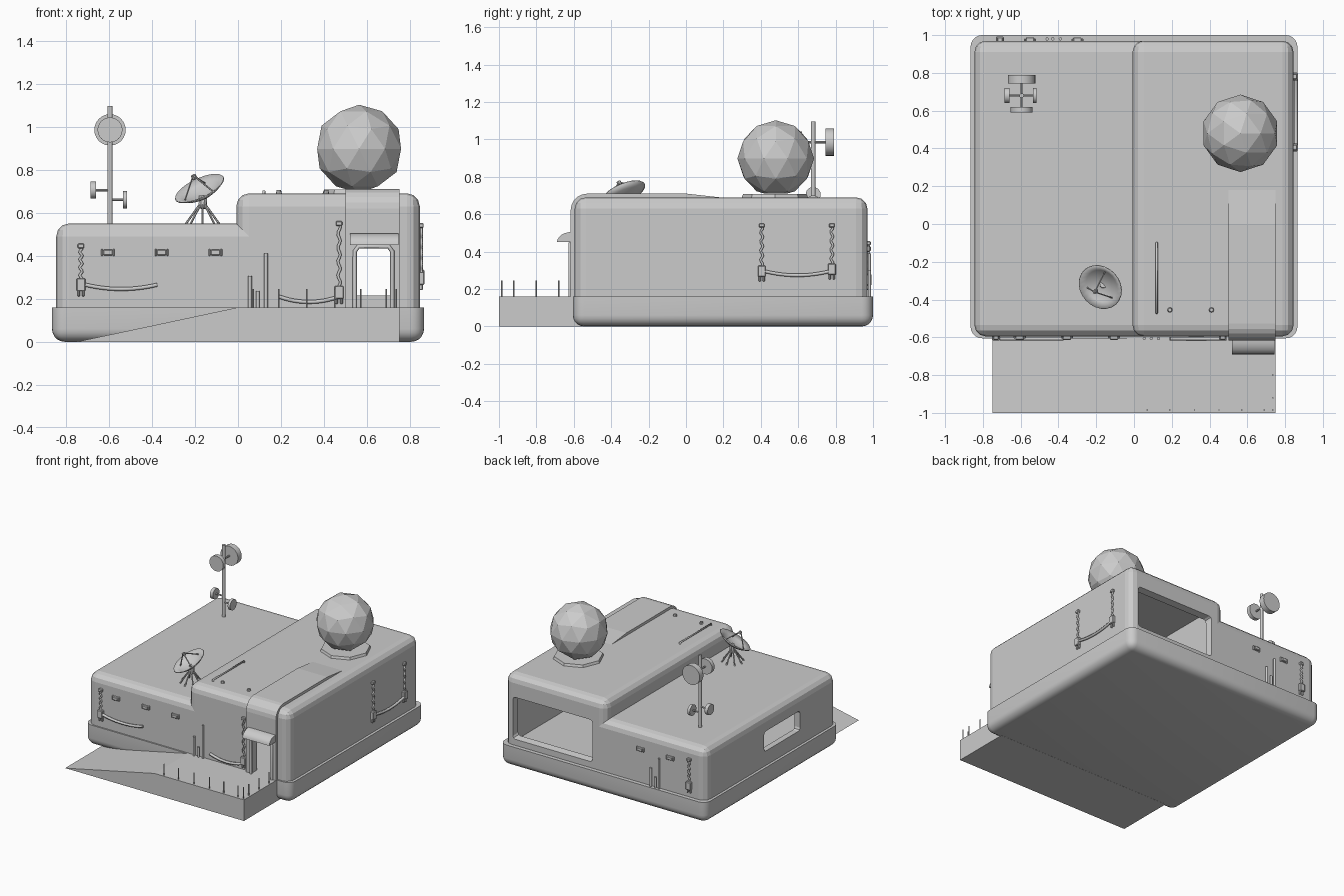
import bpy, bmesh, math
from mathutils import Vector

if "Cube" in bpy.data.objects:
    bpy.data.objects.remove(bpy.data.objects["Cube"], do_unlink=True)

grey = bpy.data.materials.new("plain_grey")
grey.use_nodes = True
COLOUR = (0.6, 0.6, 0.6, 1)
grey.diffuse_color = COLOUR
grey.node_tree.nodes["Principled BSDF"].inputs["Base Color"].default_value = COLOUR


def activate(ob):
    bpy.ops.object.select_all(action='DESELECT')
    ob.select_set(True)
    bpy.context.view_layer.objects.active = ob


def finish(name, bm, smooth=None):
    bmesh.ops.recalc_face_normals(bm, faces=bm.faces)
    me = bpy.data.meshes.new(name)
    bm.to_mesh(me)
    bm.free()
    me.materials.append(grey)
    ob = bpy.data.objects.new(name, me)
    bpy.context.collection.objects.link(ob)
    if smooth:
        activate(ob)
        bpy.ops.object.shade_smooth_by_angle(angle=math.radians(smooth))
    return ob


def box(name, lo, hi, bevel=0, segments=3, pick=None, smooth=None):
    lo, hi = Vector(lo), Vector(hi)
    bm = bmesh.new()
    bmesh.ops.create_cube(bm, size=1)
    for v in bm.verts:
        v.co = Vector([(lo[i] + hi[i]) / 2 + v.co[i] * (hi[i] - lo[i]) for i in range(3)])
    if bevel:
        edges = [e for e in bm.edges if pick is None or pick(e)]
        bmesh.ops.bevel(bm, geom=edges, offset=bevel, segments=segments, profile=0.5, affect='EDGES')
    return finish(name, bm, smooth)


def prism(name, profile, shift, smooth=None):
    bm = bmesh.new()
    face = bm.faces.new([bm.verts.new(p) for p in profile])
    out = bmesh.ops.extrude_face_region(bm, geom=[face])
    bmesh.ops.translate(bm, vec=shift, verts=[g for g in out["geom"] if isinstance(g, bmesh.types.BMVert)])
    return finish(name, bm, smooth)


def rod(name, a, b, r, r2=None, sides=12):
    a, b = Vector(a), Vector(b)
    bm = bmesh.new()
    bmesh.ops.create_cone(bm, cap_ends=True, segments=sides, radius1=r, radius2=r if r2 is None else r2,
                          depth=(b - a).length)
    bm.transform((b - a).to_track_quat('Z', 'Y').to_matrix().to_4x4())
    bmesh.ops.translate(bm, vec=(a + b) / 2, verts=bm.verts)
    return finish(name, bm, 40)


def tube(name, points, r):
    cu = bpy.data.curves.new(name, 'CURVE')
    cu.dimensions = '3D'
    cu.bevel_depth, cu.bevel_resolution, cu.use_fill_caps = r, 1, True
    sp = cu.splines.new('POLY')
    sp.points.add(len(points) - 1)
    for p, co in zip(sp.points, points):
        p.co = (*co, 1)
    cu.materials.append(grey)
    ob = bpy.data.objects.new(name, cu)
    bpy.context.collection.objects.link(ob)
    activate(ob)
    bpy.ops.object.convert(target='MESH')


def boolean(ob, other, operation='DIFFERENCE', keep=False):
    activate(ob)
    mod = ob.modifiers.new("cut", 'BOOLEAN')
    mod.operation, mod.solver, mod.object = operation, 'EXACT', other
    bpy.ops.object.modifier_apply(modifier=mod.name)
    if not keep:
        bpy.data.objects.remove(other, do_unlink=True)


# Base slab with rounded corners, and the porch with its side ramp
upright = lambda e: abs(e.verts[0].co.z - e.verts[1].co.z) > 0.1
low = lambda e: upright(e) or max(v.co.z for v in e.verts) < 0.01
box("base_slab", (-0.865, -0.605, 0), (0.865, 1, 0.16), 0.06, 5, low, 50)
prism("porch_ramp", [(0.75, -1, 0), (0.75, -1, 0.16), (0, -1, 0.16), (-0.75, -1, 0)], (0, 0.45, 0))

# Hollow hull of a low and a high block
hull = box("hull", (-0.845, -0.595, 0.05), (0.4, 0.97, 0.55), 0.06)
boolean(hull, box("high_block", (-0.008, -0.595, 0.05), (0.845, 0.97, 0.69), 0.06), 'UNION')
boolean(hull, box("low_room", (-0.8, -0.55, 0), (-0.05, 0.92, 0.5)))
boolean(hull, box("high_room", (0.04, -0.55, 0), (0.8, 0.92, 0.64)))
boolean(hull, box("under_cut", (-1, -1, 0), (1, 1.1, 0.12)))

# Entrance hood running up over the roof
arc = [(-0.617 + 0.09 * (1 - math.cos(t)), 0.62 + 0.09 * math.sin(t))
       for t in [i * math.pi / 10 for i in range(6)]]
outline = [(-0.56, 0.16), (-0.617, 0.16)] + arc + [(0, 0.71), (0.18, 0.69), (0.18, 0.66), (-0.56, 0.66)]
hood = prism("entrance_hood", [(0.5, y, z) for y, z in outline], (0.25, 0, 0))
for part in (hull, hood):
    boolean(part, box("door_cutter", (0.545, -0.7, 0.1), (0.715, -0.5, 0.44), 0.02))

# Rear picture window, side window and their cut corners
def window_cutter(frame, depth):
    bm = bmesh.new()
    bmesh.ops.create_cube(bm, size=1)
    across = 0 if depth == 1 else 1
    u0, u1, z0, z1, d0, d1, inset = frame
    for v in bm.verts:
        inner = v.co[depth] < 0
        k = inset if inner else 0
        su, sz = math.copysign(1, v.co[across]), math.copysign(1, v.co.z)
        v.co[across] = (u0 + u1) / 2 + su * ((u1 - u0) / 2 - k)
        v.co.z = (z0 + z1) / 2 + sz * ((z1 - z0) / 2 - k)
        v.co[depth] = d0 if inner else d1
    edges = [e for e in bm.edges if abs(e.verts[0].co[depth] - e.verts[1].co[depth]) > 0.02]
    bmesh.ops.bevel(bm, geom=edges, offset=0.02, segments=2, profile=0.5, affect='EDGES')
    return finish("window_cutter", bm)


boolean(hull, window_cutter((0.1, 0.78, 0.2, 0.53, 0.9, 1.0, 0.02), 1))
boolean(hull, window_cutter((-0.16, 0.27, 0.27, 0.42, -0.9, -0.75, 0), 0))

# Door frame and awning
tube("door_frame", [(0.543, -0.62, 0.16), (0.543, -0.62, 0.42), (0.56, -0.62, 0.443), (0.7, -0.62, 0.443),
                    (0.717, -0.62, 0.42), (0.717, -0.62, 0.16)], 0.01)
curve = [(0.52, -0.61 - 0.08 * math.sin(t), 0.45 + 0.055 * math.cos(t))
         for t in [i * math.pi / 12 for i in range(7)]]
prism("awning", curve + [(0.52, -0.61, 0.45)], (0.225, 0, 0), 30)

# Porch railing posts
posts = [(x, -0.985) for x in (0.07, 0.19, 0.32, 0.45, 0.57, 0.69, 0.735)]
posts += [(0.735, y) for y in (-0.92, -0.8, -0.68)]
for x, y in posts:
    rod("railing_post", (x, y, 0.15), (x, y, 0.245), 0.004, sides=6)

# Faceted radar dome on an octagonal plinth
bm = bmesh.new()
bmesh.ops.create_icosphere(bm, subdivisions=2, radius=0.205)
bmesh.ops.translate(bm, vec=(0.563, 0.48, 0.897), verts=bm.verts)
cut = bmesh.ops.bisect_plane(bm, geom=bm.verts[:] + bm.edges[:] + bm.faces[:], plane_co=(0, 0, 0.71),
                             plane_no=(0, 0, 1), clear_inner=True)
bmesh.ops.contextual_create(bm, geom=[g for g in cut["geom_cut"] if isinstance(g, bmesh.types.BMEdge)])
finish("radar_dome", bm)
plinth = rod("dome_plinth", (0.57, 0.475, 0.68), (0.57, 0.475, 0.708), 0.18, 0.17, 8)

# Antenna mast with four drums
MX, MY = -0.595, 0.68
rod("mast", (MX, MY, 0.54), (MX, MY, 1.095), 0.012)
for name, z, d0, d1, r, axis in (("rear_drum", 0.985, 0.065, 0.11, 0.073, 1),
                                 ("front_drum", 0.985, -0.06, -0.09, 0.058, 1),
                                 ("left_drum", 0.66, 0.06, 0.08, 0.04, 0),
                                 ("right_drum", 0.705, -0.065, -0.09, 0.04, 0)):
    at = lambda d: (MX + (d if axis == 0 else 0), MY + (d if axis == 1 else 0), z)
    rod(name, at(d0), at(d1), r, sides=24)
    rod(name + "_arm", at(0), at(d0), 0.006, sides=8)

# Dish antenna: open bowl, feed tripod and splayed legs
normal = Vector((-0.4, -0.36, 0.84)).normalized()
turn = normal.to_track_quat('Z', 'Y')
rim = Vector((-0.18, -0.335, 0.715))
bm = bmesh.new()
profile = [bm.verts.new((r, 0, 0.045 * ((r / 0.122) ** 2 - 1))) for r in (0, 0.03, 0.06, 0.09, 0.122)]
edges = [bm.edges.new(pair) for pair in zip(profile, profile[1:])]
bmesh.ops.spin(bm, geom=profile + edges, cent=(0, 0, 0), axis=(0, 0, 1), angle=math.tau, steps=24)
bmesh.ops.remove_doubles(bm, verts=bm.verts, dist=0.0005)
bm.transform(turn.to_matrix().to_4x4())
bmesh.ops.translate(bm, vec=rim, verts=bm.verts)
dish = finish("dish_bowl", bm, 40)
mod = dish.modifiers.new("thickness", 'SOLIDIFY')
mod.thickness = 0.005
tip = rim + normal * 0.07
rod("dish_feed", tip - normal * 0.02, tip, 0.012, sides=8)
for k in range(3):
    a = k * math.tau / 3
    rod("feed_strut", rim + turn @ Vector((0.085 * math.cos(a), 0.085 * math.sin(a), -0.02)), tip, 0.004, sides=6)
back = rim - normal * 0.045
rod("dish_pivot", back, (-0.165, -0.325, 0.62), 0.02, sides=8)
for k in range(8):
    a = k * math.tau / 8
    rod("dish_leg", (-0.165 + 0.08 * math.cos(a), -0.325 + 0.08 * math.sin(a), 0.545),
        (-0.165 + 0.015 * math.cos(a), -0.325 + 0.015 * math.sin(a), 0.635), 0.005, sides=6)

# Roof conduit and knobs
tube("roof_conduit", [(0.12, -0.1, 0.685), (0.12, -0.1, 0.7), (0.12, -0.47, 0.7), (0.12, -0.47, 0.685)], 0.007)
for x in (0.19, 0.41):
    rod("roof_knob", (x, -0.455, 0.68), (x, -0.455, 0.705), 0.016, 0.01, 8)

# Wall fittings, placed by position along the wall, height and standoff
WALLS = {"front": lambda u, z, d: (u, -0.595 - d, z),
         "back": lambda u, z, d: (u, 0.97 + d, z),
         "side": lambda u, z, d: (0.845 + d, u, z)}


def wall_box(name, wall, u, z, w, h, d):
    a, b = WALLS[wall](u - w / 2, z - h / 2, -0.005), WALLS[wall](u + w / 2, z + h / 2, d)
    box(name, [min(p) for p in zip(a, b)], [max(p) for p in zip(a, b)], 0.004, 1)


def lamp(wall, u, z):
    wall_box("lamp_body", wall, u, z, 0.045, 0.026, 0.018)
    for s in (-1, 1):
        wall_box("lamp_bracket", wall, u + s * 0.027, z, 0.01, 0.034, 0.012)


def drop_cable(wall, u, top, bottom):
    steps = 24
    pts = [(u + 0.006 * math.sin(i * 1.3), top + (bottom - top) * i / steps, 0.008) for i in range(steps + 1)]
    tube("drop_cable", [WALLS[wall](*p) for p in pts], 0.007)
    wall_box("cable_cap", wall, u, top, 0.03, 0.022, 0.018)
    wall_box("junction_box", wall, u, bottom, 0.042, 0.06, 0.022)
    for s in (-1, 1):
        wall_box("box_foot", wall, u + s * 0.011, bottom - 0.04, 0.012, 0.03, 0.014)


def hanging_hose(wall, a, b, z, sag):
    pts = [(a + (b - a) * t, z - sag * 4 * t * (1 - t), 0.012) for t in [i / 12 for i in range(13)]]
    tube("hanging_hose", [WALLS[wall](*p) for p in pts], 0.01)


for u in (-0.605, -0.355, -0.105):
    lamp("front", u, 0.415)
for u in (-0.55, -0.3):
    lamp("back", u, 0.415)
for wall, pipes in (("front", ((0.055, 0.305), (0.092, 0.235), (0.13, 0.41))),
                    ("back", ((-0.46, 0.39), (-0.43, 0.24), (-0.39, 0.3)))):
    for u, top in pipes:
        tube("wall_pipe", [WALLS[wall](u, 0.15, 0.01), WALLS[wall](u, top, 0.01)], 0.009)
for wall, u, top, bottom in (("front", -0.73, 0.445, 0.265), ("front", 0.47, 0.55, 0.23),
                             ("back", -0.71, 0.445, 0.25), ("side", 0.405, 0.54, 0.295), ("side", 0.78, 0.54, 0.305)):
    drop_cable(wall, u, top, bottom)
hanging_hose("front", -0.71, -0.375, 0.265, 0.02)
hanging_hose("front", 0.19, 0.47, 0.21, 0.025)
hanging_hose("side", 0.42, 0.77, 0.295, 0.022)
